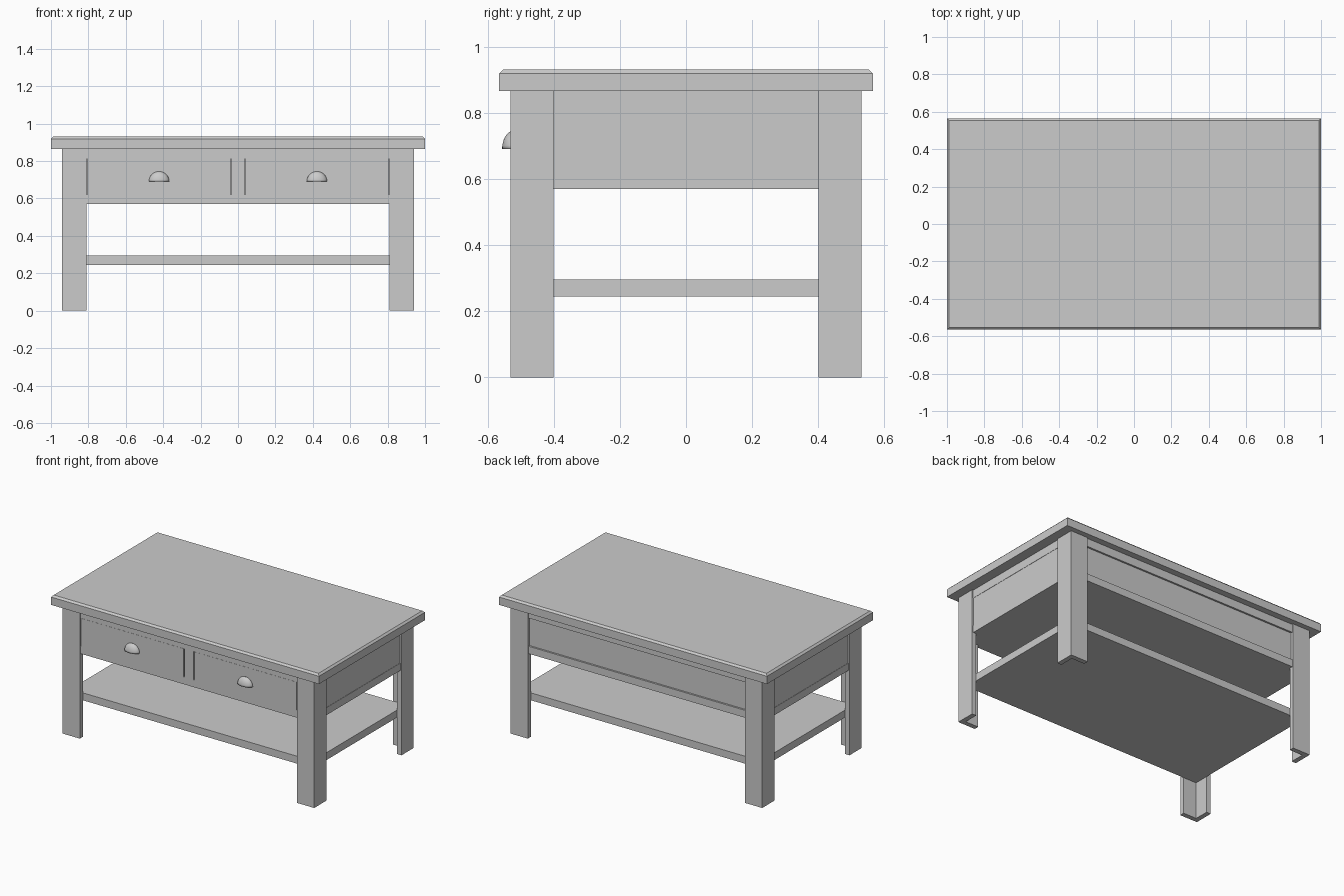
import bpy, bmesh
from mathutils import Vector

if "Cube" in bpy.data.objects:
    bpy.data.objects.remove(bpy.data.objects["Cube"])


def mesh_object(name, bm):
    bmesh.ops.recalc_face_normals(bm, faces=bm.faces)
    me = bpy.data.meshes.new(name)
    bm.to_mesh(me)
    bm.free()
    ob = bpy.data.objects.new(name, me)
    bpy.context.collection.objects.link(ob)
    return ob


def box(name, x, y, z):
    bm = bmesh.new()
    bmesh.ops.create_cube(bm, size=1)
    for v in bm.verts:
        v.co = Vector([(r[0] + r[1]) / 2 + c * (r[1] - r[0]) for c, r in zip(v.co, (x, y, z))])
    return mesh_object(name, bm)


# Table top with a small chamfer around the upper edge
top = box("table_top", (-1, 1), (-.565, .565), (.865, .93))
bm = bmesh.new()
bm.from_mesh(top.data)
edges = [e for e in bm.edges if all(v.co.z > .92 for v in e.verts)]
bmesh.ops.bevel(bm, geom=edges, offset=.012, segments=1, affect='EDGES')
bm.to_mesh(top.data)
bm.free()

# Angle-section legs, open towards the inside
X, Y, W, T = .94, .53, .13, .032
for sx, nx in ((-1, "left"), (1, "right")):
    for sy, ny in ((-1, "front"), (1, "back")):
        section = [(X, Y), (X - W, Y), (X - W, Y - T), (X - T, Y - T), (X - T, Y - W), (X, Y - W)]
        bm = bmesh.new()
        face = bm.faces.new([bm.verts.new((sx * x, sy * y, 0)) for x, y in section])
        ext = bmesh.ops.extrude_face_region(bm, geom=[face])
        up = [v for v in ext["geom"] if isinstance(v, bmesh.types.BMVert)]
        bmesh.ops.translate(bm, verts=up, vec=(0, 0, .865))
        mesh_object(f"{ny}_{nx}_leg", bm)

# Lower shelf
box("shelf", (-.905, .905), (-.495, .495), (.245, .295))

# Drawer case with rails around it
box("drawer_case", (-.905, .905), (-.5, .51), (.57, .865))
for name, z in (("lower_rail", (.57, .62)), ("upper_rail", (.81, .865))):
    box("front_" + name, (-.81, .81), (-.522, -.5), z)
    box("back_" + name, (-.81, .81), (.51, .522), z)
    for s, side in ((-1, "left"), (1, "right")):
        box(f"{side}_{name}", sorted((s * .9, s * .932)), (-.4, .4), z)
for s, side in ((-1, "left"), (1, "right")):
    box(side + "_panel", sorted((s * .9, s * .930)), (-.4, .4), (.62, .81))
box("centre_stile", (-.035, .035), (-.522, -.5), (.62, .81))

# Drawer fronts with narrow side gaps, and cup pulls
for s, side in ((-1, "left"), (1, "right")):
    box(side + "_drawer_front", sorted((s * .041, s * .804)), (-.523, -.5), (.62, .81))
    bm = bmesh.new()
    bmesh.ops.create_uvsphere(bm, u_segments=32, v_segments=16, radius=1)
    for normal in ((0, 1, 0), (0, 0, -1)):
        bmesh.ops.bisect_plane(bm, geom=bm.verts[:] + bm.edges[:] + bm.faces[:], dist=1e-5,
                               plane_co=(0, 0, 0), plane_no=normal, clear_outer=True)
    for v in bm.verts:
        v.co = Vector((s * .422 + v.co.x * .055, -.522 + v.co.y * .034, .69 + v.co.z * .055))
    pull = mesh_object(side + "_cup_pull", bm)
    if sum(p.normal.y * p.area for p in pull.data.polygons) > 0:
        pull.data.flip_normals()
    mod = pull.modifiers.new("shell", 'SOLIDIFY')
    mod.thickness = .005
    mod.offset = -1
    bpy.ops.object.select_all(action='DESELECT')
    pull.select_set(True)
    bpy.context.view_layer.objects.active = pull
    bpy.ops.object.shade_smooth_by_angle()
